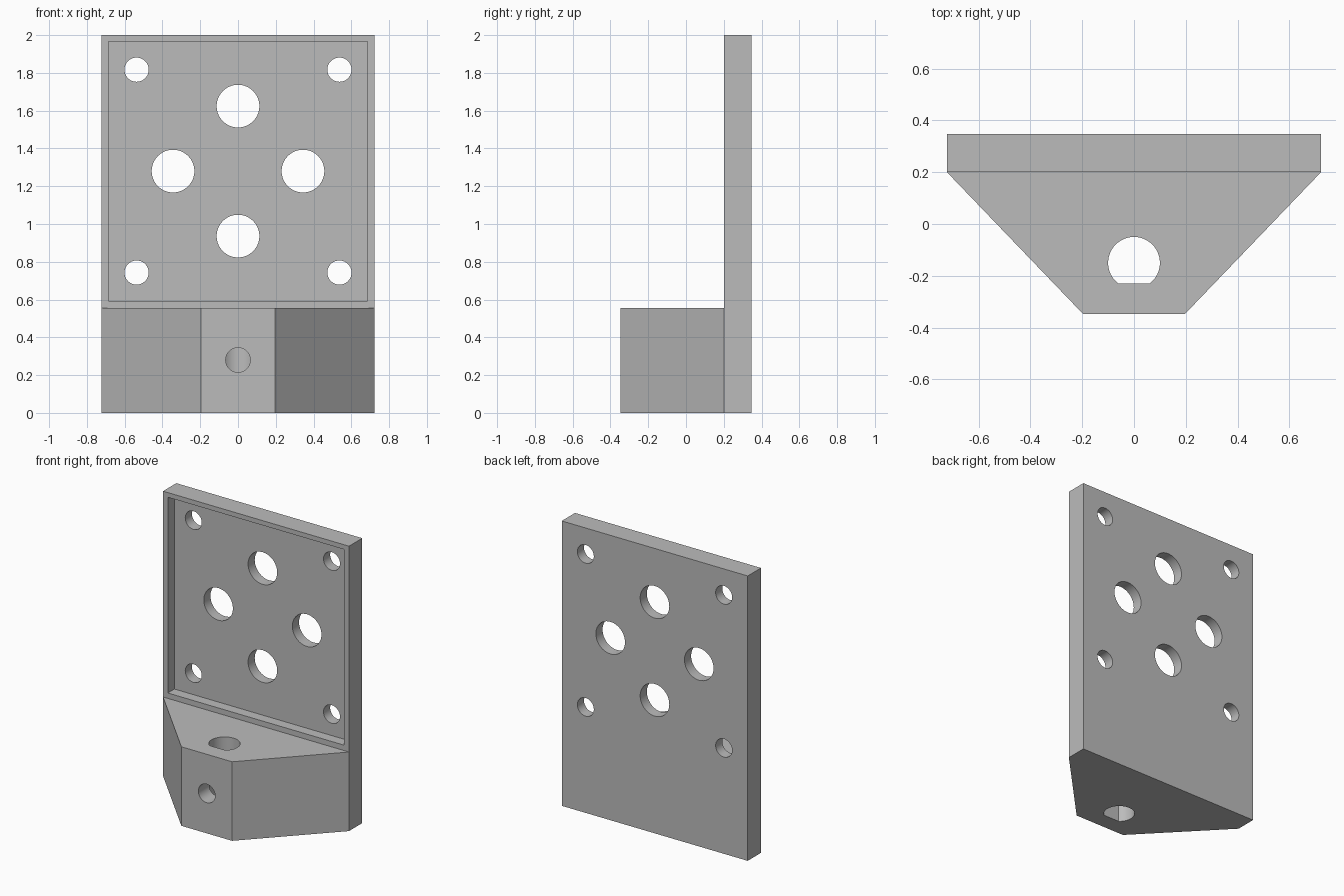
import bpy, bmesh, math
from mathutils import Matrix

cube = bpy.data.objects.get("Cube")
if cube:
    bpy.data.objects.remove(cube, do_unlink=True)

grey = bpy.data.materials.new("plain grey")
grey.use_nodes = True
COLOUR = (0.5, 0.5, 0.5, 1)
grey.diffuse_color = COLOUR
grey.node_tree.nodes["Principled BSDF"].inputs["Base Color"].default_value = COLOUR

# Main dimensions
HALF_W, BACK, FACE, FRONT = 0.722, 0.347, 0.2, -0.347
HEIGHT, BLOCK_H, NOSE = 2.0, 0.555, 0.197


def finish(name, bm):
    bmesh.ops.recalc_face_normals(bm, faces=bm.faces)
    mesh = bpy.data.meshes.new(name)
    bm.to_mesh(mesh)
    bm.free()
    mesh.materials.append(grey)
    obj = bpy.data.objects.new(name, mesh)
    bpy.context.collection.objects.link(obj)
    return obj


def prism(name, outline, z0, z1):
    """Extrude an x, y outline upwards."""
    bm = bmesh.new()
    base = bm.faces.new([bm.verts.new((x, y, z0)) for x, y in outline])
    top = bmesh.ops.extrude_face_region(bm, geom=[base])["geom"]
    verts = [v for v in top if isinstance(v, bmesh.types.BMVert)]
    bmesh.ops.translate(bm, verts=verts, vec=(0, 0, z1 - z0))
    return finish(name, bm)


def box(name, x, y0, y1, z0, z1):
    return prism(name, [(-x, y0), (x, y0), (x, y1), (-x, y1)], z0, z1)


def hole_cutter(x, z, radius, y0, y1):
    """Cylinder running front to back."""
    bm = bmesh.new()
    place = Matrix.Translation((x, (y0 + y1) / 2, z)) @ Matrix.Rotation(math.pi / 2, 4, "X")
    bmesh.ops.create_cone(bm, cap_ends=True, segments=64, radius1=radius,
                          radius2=radius, depth=y1 - y0, matrix=place)
    return finish("hole_cutter", bm)


def cut(obj, cutter):
    mod = obj.modifiers.new("cut", "BOOLEAN")
    mod.operation, mod.solver, mod.object = "DIFFERENCE", "EXACT", cutter
    bpy.context.view_layer.objects.active = obj
    bpy.ops.object.modifier_apply(modifier=mod.name)
    bpy.data.objects.remove(cutter, do_unlink=True)


# Upright plate with a shallow recess in its front
plate = box("mounting_plate", HALF_W, FACE, BACK, 0, HEIGHT)
cut(plate, box("recess_cutter", 0.685, 0, 0.273, 0.593, 1.967))

# Four corner screw holes and four larger holes in a diamond
MID_Z, CORNER, DIAMOND = 1.28, 0.537, 0.344
for sx, sz in ((-1, -1), (1, -1), (-1, 1), (1, 1)):
    cut(plate, hole_cutter(sx * CORNER, MID_Z + sz * CORNER, 0.064, 0, 0.5))
for sx, sz in ((-1, 0), (1, 0), (0, -1), (0, 1)):
    cut(plate, hole_cutter(sx * DIAMOND, MID_Z + sz * DIAMOND, 0.113, 0, 0.5))

# Tapered base block
block = prism("base_block", [(-HALF_W, FACE), (-NOSE, FRONT), (NOSE, FRONT),
                             (HALF_W, FACE)], 0, BLOCK_H)

# Vertical D-shaped shaft bore, flat side towards the front
R, BORE_Y, FLAT_Y = 0.1, -0.15, -0.229
start = math.asin((FLAT_Y - BORE_Y) / R)
sweep = math.pi - 2 * start
arc = [start + sweep * i / 56 for i in range(57)]
cut(block, prism("bore_cutter", [(R * math.cos(a), BORE_Y + R * math.sin(a))
                                 for a in arc], -0.1, 0.7))

# Set screw hole from the front into the bore
cut(block, hole_cutter(0, 0.28, 0.065, -0.5, BORE_Y))

# Smooth bores, crisp edges
for obj in (plate, block):
    bpy.ops.object.select_all(action="DESELECT")
    obj.select_set(True)
    bpy.context.view_layer.objects.active = obj
    bpy.ops.object.shade_smooth_by_angle(angle=math.radians(30))
